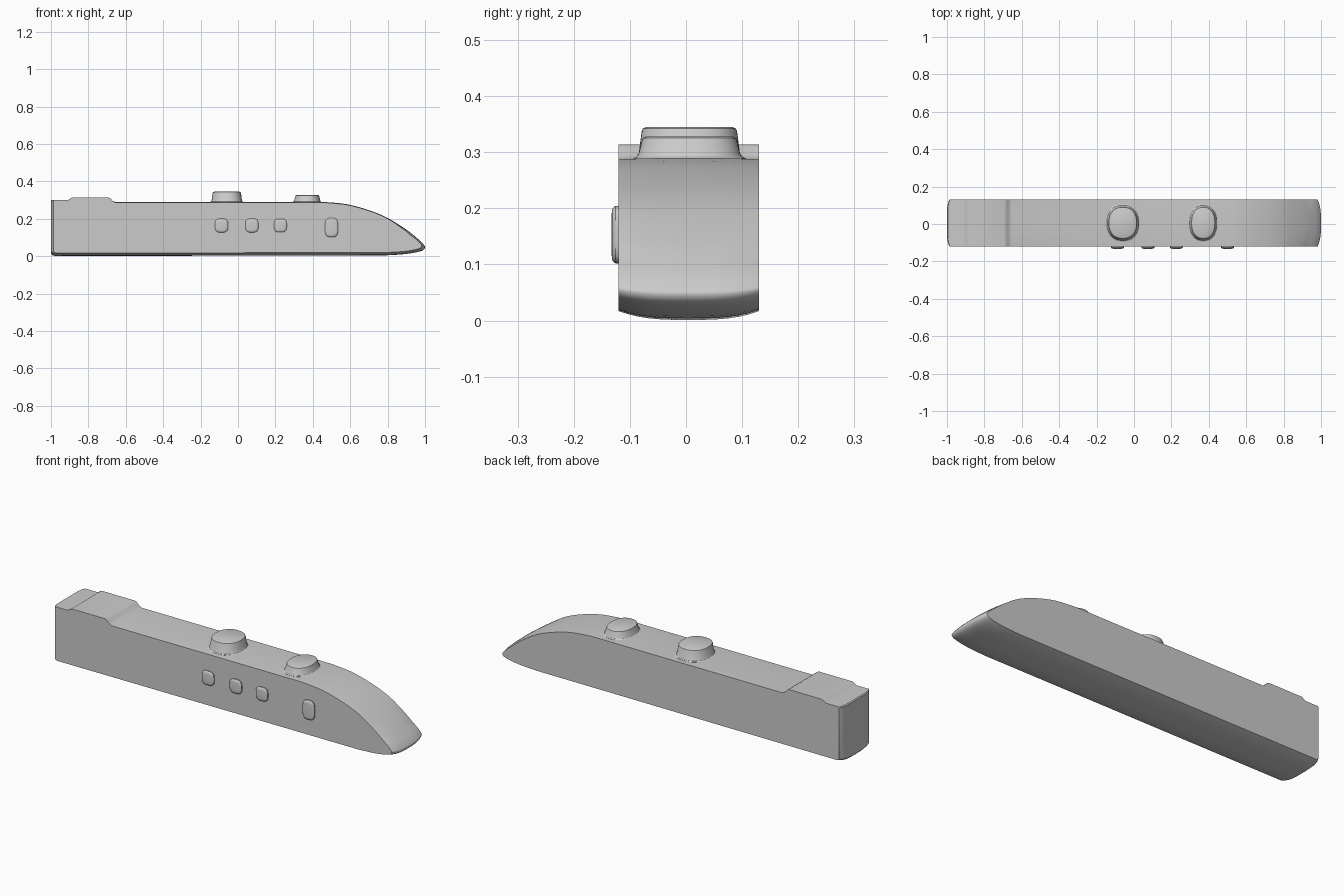
import bpy, bmesh, math
from mathutils import Vector

if "Cube" in bpy.data.objects:
    bpy.data.objects.remove(bpy.data.objects["Cube"])


def finish(name, bm):
    bmesh.ops.recalc_face_normals(bm, faces=bm.faces)
    me = bpy.data.meshes.new(name)
    bm.to_mesh(me)
    bm.free()
    ob = bpy.data.objects.new(name, me)
    bpy.context.collection.objects.link(ob)
    bpy.ops.object.select_all(action='DESELECT')
    ob.select_set(True)
    bpy.context.view_layer.objects.active = ob
    bpy.ops.object.shade_smooth_by_angle(angle=math.radians(30))
    return ob


def bridge(bm, loops):
    n = len(loops[0])
    for a, b in zip(loops, loops[1:]):
        for i in range(n):
            j = (i + 1) % n
            bm.faces.new((a[i], a[j], b[j], b[i]))
    bm.faces.new(loops[0])
    bm.faces.new(loops[-1])


def spline(pts, steps=5):
    # Smooth curve through a few points
    p = [Vector(q) for q in pts]
    p = [2 * p[0] - p[1]] + p + [2 * p[-1] - p[-2]]
    out = []
    for a, b, c, d in zip(p, p[1:], p[2:], p[3:]):
        for s in range(steps):
            t = s / steps
            out.append(0.5 * (2 * b + (c - a) * t + (2 * a - 5 * b + 4 * c - d) * t * t
                              + (3 * b - a - 3 * c + d) * t ** 3))
    return out + [p[-2]]


# Body: side profile swept across the width, crowned underneath and at both ends
nose = spline([(0.46, 0.29), (0.58, 0.278), (0.7, 0.246), (0.8, 0.204), (0.9, 0.142),
               (0.965, 0.09), (0.992, 0.062), (1.0, 0.046), (0.985, 0.03), (0.94, 0.018),
               (0.87, 0.009), (0.78, 0.004)])
back = [(-0.975, 0.001), (-0.992, 0.005), (-1, 0.013), (-1, 0.296), (-0.995, 0.3),
        (-0.91, 0.3), (-0.888, 0.314), (-0.692, 0.314), (-0.682, 0.309),
        (-0.668, 0.294), (-0.655, 0.29)]
profile = [tuple(p) for p in nose] + back
bm = bmesh.new()
loops = []
for k in range(17):
    t = -math.cos(math.pi * k / 16)
    y = 0.005 + 0.125 * t
    loop = []
    for x, z in profile:
        if z < 0.1:
            z += 0.016 * abs(t) ** 3 * (1 - z / 0.1)
        else:
            z -= 0.003 * t * t if x > -0.66 else 0
        if x > 0.8:
            x -= 0.018 * abs(t) ** 3 * (x - 0.8) / 0.2
        elif x < -0.97:
            x += 0.014 * t ** 6 * (-x - 0.97) / 0.03
        loop.append(bm.verts.new((x, y, z)))
    loops.append(loop)
bridge(bm, loops)
finish("body", bm)


# Superelliptical button; rings are (inset, height) from base to cap
def button(name, place, a, b, rings, power, n=48):
    bm = bmesh.new()
    loops = []
    for inset, h in rings:
        loop = []
        for i in range(n):
            w = 2 * math.pi * i / n
            c, s = math.cos(w), math.sin(w)
            u = math.copysign(abs(c) ** (2 / power), c) * (a - inset)
            v = math.copysign(abs(s) ** (2 / power), s) * (b - inset)
            loop.append(bm.verts.new(place(u, v, h)))
        loops.append(loop)
    bridge(bm, loops)
    return finish(name, bm)


# Two push knobs on the top with filleted bases
for name, cx, top in (("rear_top_button", -0.06, 0.345), ("front_top_button", 0.37, 0.328)):
    rx = 0.083 if cx < 0 else 0.071
    rings = [(-0.008, 0.28), (-0.008, 0.289), (-0.002, 0.292), (0.002, 0.299),
             (0.007, top - 0.008), (0.009, top - 0.003), (0.015, top)]
    button(name, lambda u, v, h: (cx + u, 0.006 + v, h), rx, 0.092, rings, 2.3)

# Row of small buttons on the front face
for i, (cx, cz, a, b) in enumerate([(-0.088, 0.164, 0.035, 0.037), (0.074, 0.164, 0.035, 0.037),
                                    (0.227, 0.164, 0.034, 0.036), (0.5, 0.153, 0.035, 0.051)]):
    rings = [(0, -0.01), (0, 0.006), (0.002, 0.009), (0.006, 0.0115), (0.014, 0.0125)]
    button(f"side_button_{i + 1}", lambda u, v, h: (cx + u, -0.12 - h, cz + v), a, b, rings, 3.2)
